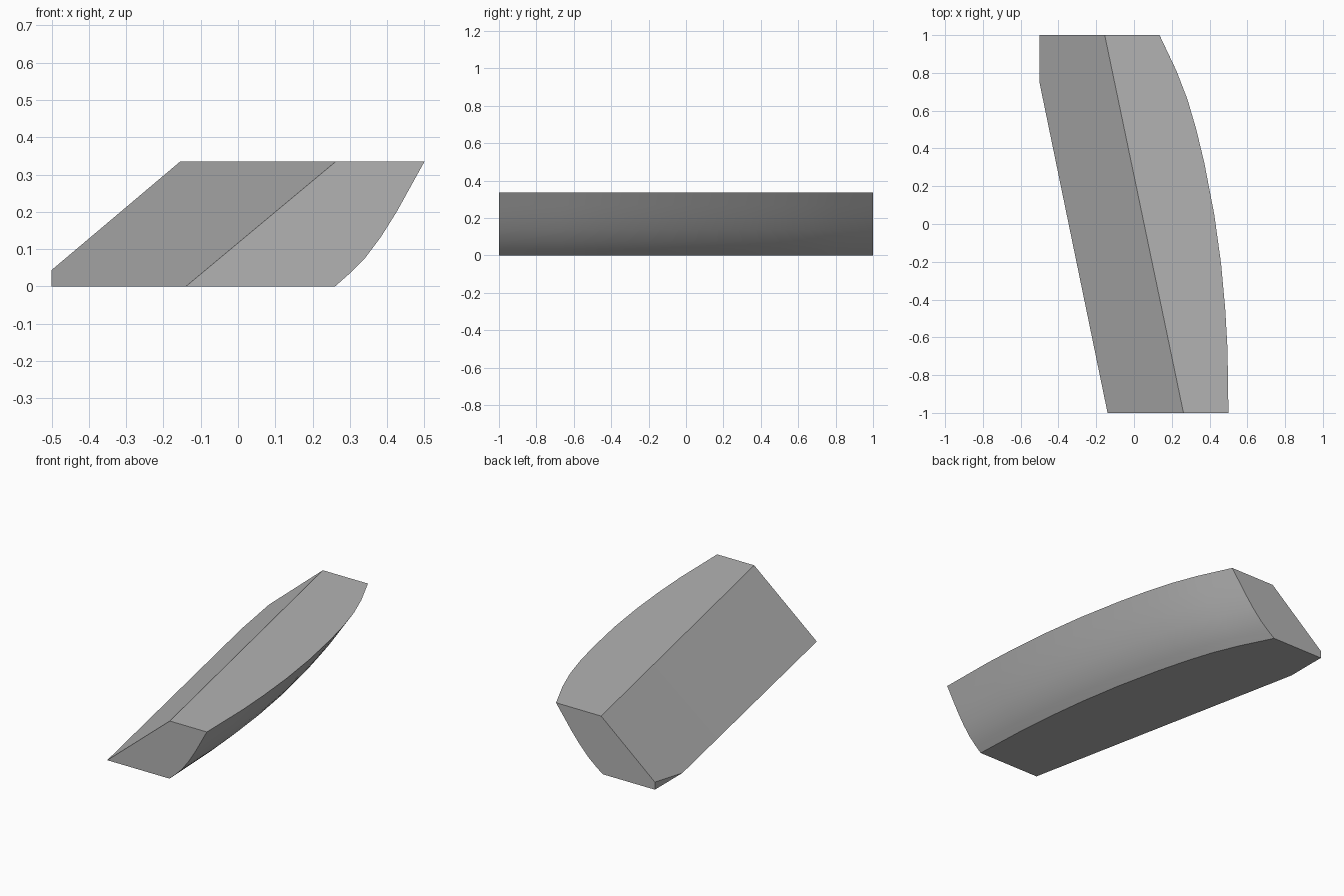
import bpy
import bmesh
from math import radians
from mathutils import Vector

cube = bpy.data.objects.get("Cube")
if cube:
    bpy.data.objects.remove(cube, do_unlink=True)

HEIGHT = 0.335

# Upper rim of the curved side as (y, x), from front to back
RIM = [(-1, 0.5), (-0.66, 0.495), (-0.45, 0.483), (-0.21, 0.461), (0.05, 0.425),
       (0.32, 0.373), (0.5, 0.33), (0.66, 0.283), (0.81, 0.225), (1, 0.135)]

# Outward bulge of the curved side as (height fraction, offset)
BULGE = [(0, 0), (0.1, 0.014), (0.22, 0.026), (0.4, 0.028),
         (0.6, 0.022), (0.8, 0.011), (1, 0)]


def mix(a, b, t):
    return a + (b - a) * t


def section(y, rim_x):
    """Cross-section at y: slanted flat side on the left, bulging side on the right."""
    t = (y + 1) / 2
    base_x = rim_x - mix(0.24, 0.30, t)
    points = [(mix(0.262, -0.155, t), HEIGHT), (mix(-0.14, -0.552, t), 0)]
    points += [(mix(base_x, rim_x, s) + b, s * HEIGHT) for s, b in BULGE]
    return [Vector((x, y, z)) for x, z in points]


# Loft the sections into a closed block
bm = bmesh.new()
rings = [[bm.verts.new(p) for p in section(y, x)] for y, x in RIM]
for ring, following in zip(rings, rings[1:]):
    for i in range(len(ring)):
        j = (i + 1) % len(ring)
        bm.faces.new((ring[i], ring[j], following[j], following[i]))
bm.faces.new(rings[0])
bm.faces.new(rings[-1])

# Trim the lower back corner with a vertical cut
cut = bmesh.ops.bisect_plane(bm, geom=bm.verts[:] + bm.edges[:] + bm.faces[:],
                             plane_co=(-0.5, 0, 0), plane_no=(-1, 0, 0),
                             clear_outer=True)
rim_edges = [e for e in cut["geom_cut"] if isinstance(e, bmesh.types.BMEdge)]
bmesh.ops.holes_fill(bm, edges=rim_edges)
bmesh.ops.recalc_face_normals(bm, faces=bm.faces[:])

mesh = bpy.data.meshes.new("curved_block")
bm.to_mesh(mesh)
bm.free()
block = bpy.data.objects.new("curved_block", mesh)
bpy.context.collection.objects.link(block)

# Plain grey material
grey = bpy.data.materials.new("plain_grey")
grey.use_nodes = True
colour = (0.45, 0.45, 0.45, 1)
grey.diffuse_color = colour
grey.node_tree.nodes["Principled BSDF"].inputs["Base Color"].default_value = colour
mesh.materials.append(grey)

# Smooth curved side, sharp outer edges
bpy.ops.object.select_all(action="DESELECT")
block.select_set(True)
bpy.context.view_layer.objects.active = block
bpy.ops.object.shade_smooth_by_angle(angle=radians(25))
